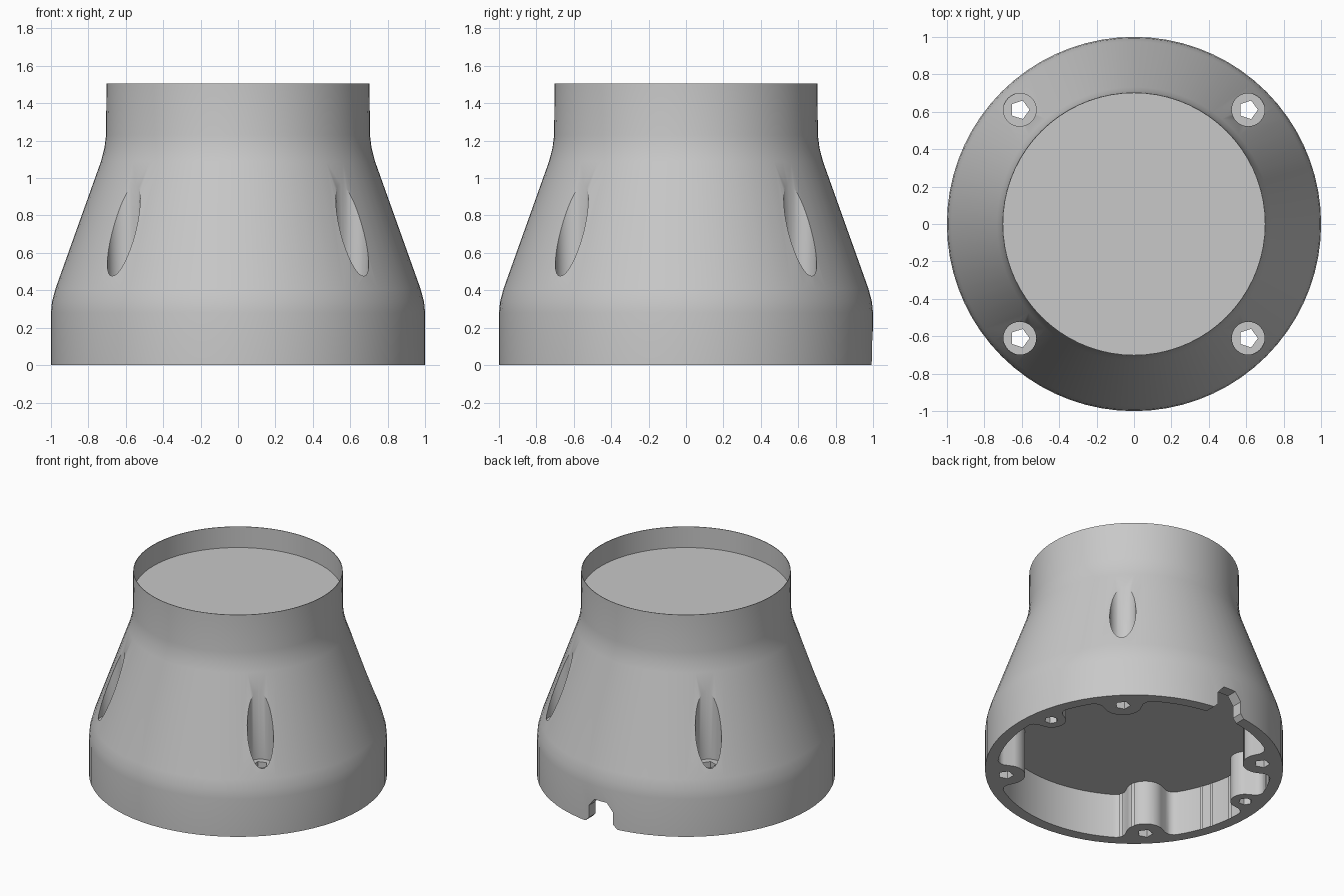
import bpy, bmesh, math
from mathutils import Matrix

cube = bpy.data.objects.get("Cube")
if cube:
    bpy.data.objects.remove(cube, do_unlink=True)

grey = bpy.data.materials.new("plain grey")
grey.use_nodes = True
grey.diffuse_color = (0.58, 0.58, 0.58, 1)
grey.node_tree.nodes["Principled BSDF"].inputs["Base Color"].default_value = (0.58, 0.58, 0.58, 1)


def add_object(name, bm):
    bmesh.ops.recalc_face_normals(bm, faces=bm.faces)
    mesh = bpy.data.meshes.new(name)
    bm.to_mesh(mesh)
    bm.free()
    mesh.materials.append(grey)
    obj = bpy.data.objects.new(name, mesh)
    bpy.context.collection.objects.link(obj)
    return obj


def prism(name, outline, low, high, matrix=Matrix()):
    bm = bmesh.new()
    face = bm.faces.new([bm.verts.new((x, y, low)) for x, y in outline])
    top = bmesh.ops.extrude_face_region(bm, geom=[face], use_keep_orig=True)
    moved = [v for v in top["geom"] if isinstance(v, bmesh.types.BMVert)]
    bmesh.ops.translate(bm, verts=moved, vec=(0, 0, high - low))
    bmesh.ops.transform(bm, matrix=matrix, verts=bm.verts)
    return add_object(name, bm)


def circle(radius, sides, cx=0, cy=0):
    steps = [math.tau * i / sides for i in range(sides)]
    return [(cx + radius * math.cos(a), cy + radius * math.sin(a)) for a in steps]


def polar(radius, degrees):
    a = math.radians(degrees)
    return radius * math.cos(a), radius * math.sin(a)


def cut(target, cutter):
    mod = target.modifiers.new("cut", "BOOLEAN")
    mod.operation = "DIFFERENCE"
    mod.solver = "EXACT"
    mod.object = cutter
    bpy.context.view_layer.objects.active = target
    bpy.ops.object.modifier_apply(modifier=mod.name)
    bpy.data.objects.remove(cutter, do_unlink=True)


# Turned housing with a thin raised rim around the top disc
profile = [(0, 0), (1, 0), (1, 0.28), (0.994, 0.34), (0.975, 0.41), (0.732, 1.09),
           (0.714, 1.16), (0.705, 1.23), (0.703, 1.505), (0.699, 1.505),
           (0.699, 1.35), (0, 1.35)]
bm = bmesh.new()
points = [bm.verts.new((r, 0, z)) for r, z in profile]
edges = [bm.edges.new(pair) for pair in zip(points, points[1:])]
bmesh.ops.spin(bm, geom=points + edges, cent=(0, 0, 0), axis=(0, 0, 1),
               angle=math.tau, steps=72, use_merge=True)
bmesh.ops.remove_doubles(bm, verts=bm.verts, dist=0.0005)
housing = add_object("housing", bm)

# Screw positions: angle and boss radius
through_screws = [45, 135, 225, 315]
side_screws = [10, 170]
bosses = [(a, 0.13) for a in through_screws] + [(a, 0.10) for a in side_screws]
SCREW_R = 0.863
WALL_R = 0.92


# Underside recess whose wall swells inward around each screw boss
def recess_radius(degrees):
    radius = WALL_R
    for angle, size in bosses:
        off = abs((degrees - angle + 180) % 360 - 180)
        side = SCREW_R * math.sin(math.radians(off))
        if off < 30 and side < size * 0.96:
            radius = SCREW_R * math.cos(math.radians(off)) - math.sqrt(size**2 - side**2)
        elif off < 30 and side < size * 1.5:
            t = (side / size - 0.96) / 0.54
            start = SCREW_R - size * 0.28
            radius = start + (WALL_R - start) * math.sqrt(t * (2 - t))
    return radius


recess = [polar(recess_radius(a), a) for a in range(360)]
cut(housing, prism("recess_cutter", recess, -0.1, 0.33))

# Counterbores and through holes in the sloping side
for a in through_screws:
    x, y = polar(SCREW_R, a)
    cut(housing, prism("counterbore_cutter", circle(0.088, 32, x, y), 0.465, 1.2))
    cut(housing, prism("hole_cutter", circle(0.052, 5, x, y), -0.1, 0.6))

# Blind holes in the side bosses
for a in side_screws:
    x, y = polar(SCREW_R, a)
    cut(housing, prism("blind_hole_cutter", circle(0.045, 6, x, y), -0.1, 0.25))

# Faceted cable notch through the back of the base
arch = [(-0.13, -0.1), (0.13, -0.1), (0.13, 0), (0.10, 0.03), (0.10, 0.12),
        (0.05, 0.18), (-0.05, 0.18), (-0.10, 0.12), (-0.10, 0.03), (-0.13, 0)]
cut(housing, prism("notch_cutter", arch, -1.2, -0.8, Matrix.Rotation(math.pi / 2, 4, "X")))

# Smooth shading with crisp machined edges
for obj in bpy.context.selected_objects:
    obj.select_set(False)
housing.select_set(True)
bpy.context.view_layer.objects.active = housing
bpy.ops.object.shade_smooth_by_angle(angle=math.radians(30))
